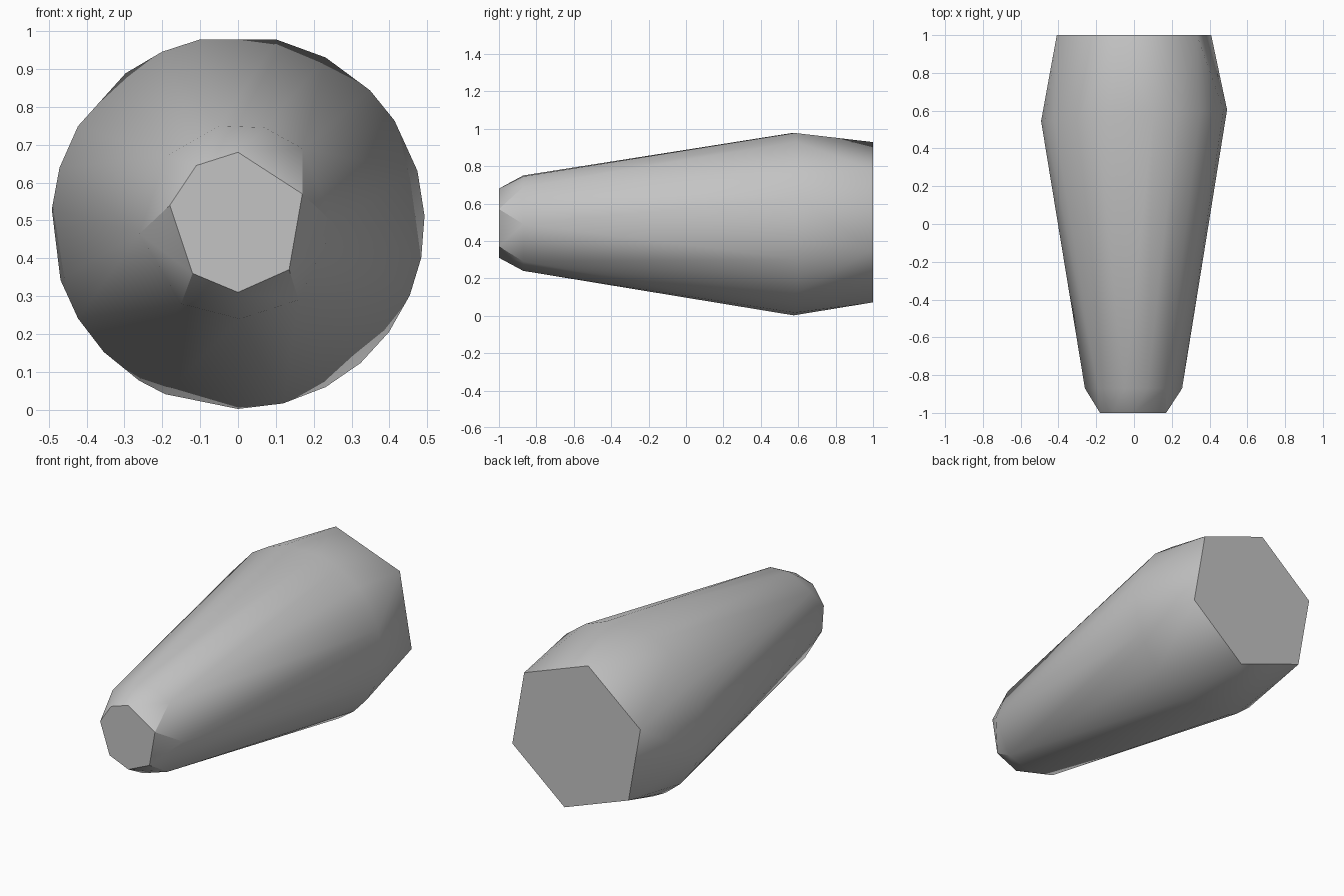
import bpy
import bmesh
from math import sin, cos, radians

default_cube = bpy.data.objects.get("Cube")
if default_cube:
    bpy.data.objects.remove(default_cube, do_unlink=True)


def make_material(name, colour):
    material = bpy.data.materials.new(name)
    material.use_nodes = True
    material.diffuse_color = colour
    shader = next(n for n in material.node_tree.nodes if n.type == "BSDF_PRINCIPLED")
    shader.inputs["Base Color"].default_value = colour
    return material


def ring(angles, radius, centre_z, depth, lean=0.0):
    """Points around the long axis; lean tilts the ring towards the left side."""
    points = []
    for angle in angles:
        a = radians(angle)
        points.append((radius * cos(a), depth + lean * cos(a), centre_z + radius * sin(a)))
    return points


def outline(profile, depth):
    return [(x, depth, z) for x, z in profile]


# Seven-sided front cap
nose_profile = [(0, .68), (-.11, .645), (-.18, .54), (-.12, .36),
                (0, .31), (.135, .37), (.17, .57)]

# Shoulder just behind the front cap
shoulder_profile = [(-.05, .75), (.07, .745), (.17, .69), (.255, .49), (.16, .29),
                    (.005, .24), (-.15, .28), (-.26, .465), (-.19, .67)]

# Widest belt, slightly uneven like the rest of the faceting
belt_angles = [78, 62, 45, 33, 16, 2, -11, -23, -36, -49, -62, -76,
               -90, -113, -122, -136, -149, -162, 176, 163, 149, 127, 114, 102]

# Six-sided rear cap
rear_angles = [100 + 60 * step for step in range(6)]

points = (outline(nose_profile, -1)
          + outline(shoulder_profile, -.87)
          + ring(belt_angles, .493, .495, .575, .03)
          + ring(rear_angles, .435, .5, 1))

# Tapered body wrapped around the four outlines
bm = bmesh.new()
for point in points:
    bm.verts.new(point)
hull = bmesh.ops.convex_hull(bm, input=bm.verts)
loose = [v for v in bm.verts if not v.link_faces]
bmesh.ops.delete(bm, geom=loose, context="VERTS")
bmesh.ops.dissolve_limit(bm, angle_limit=radians(.5), verts=bm.verts, edges=bm.edges)
bmesh.ops.recalc_face_normals(bm, faces=bm.faces)

mesh = bpy.data.meshes.new("tapered_body")
bm.to_mesh(mesh)
bm.free()
body = bpy.data.objects.new("tapered_body", mesh)
bpy.context.collection.objects.link(body)
mesh.materials.append(make_material("plain grey", (.55, .55, .55, 1)))

# Soft facets with crisp cap edges
bpy.ops.object.select_all(action="DESELECT")
body.select_set(True)
bpy.context.view_layer.objects.active = body
bpy.ops.object.shade_smooth_by_angle(angle=radians(32))
